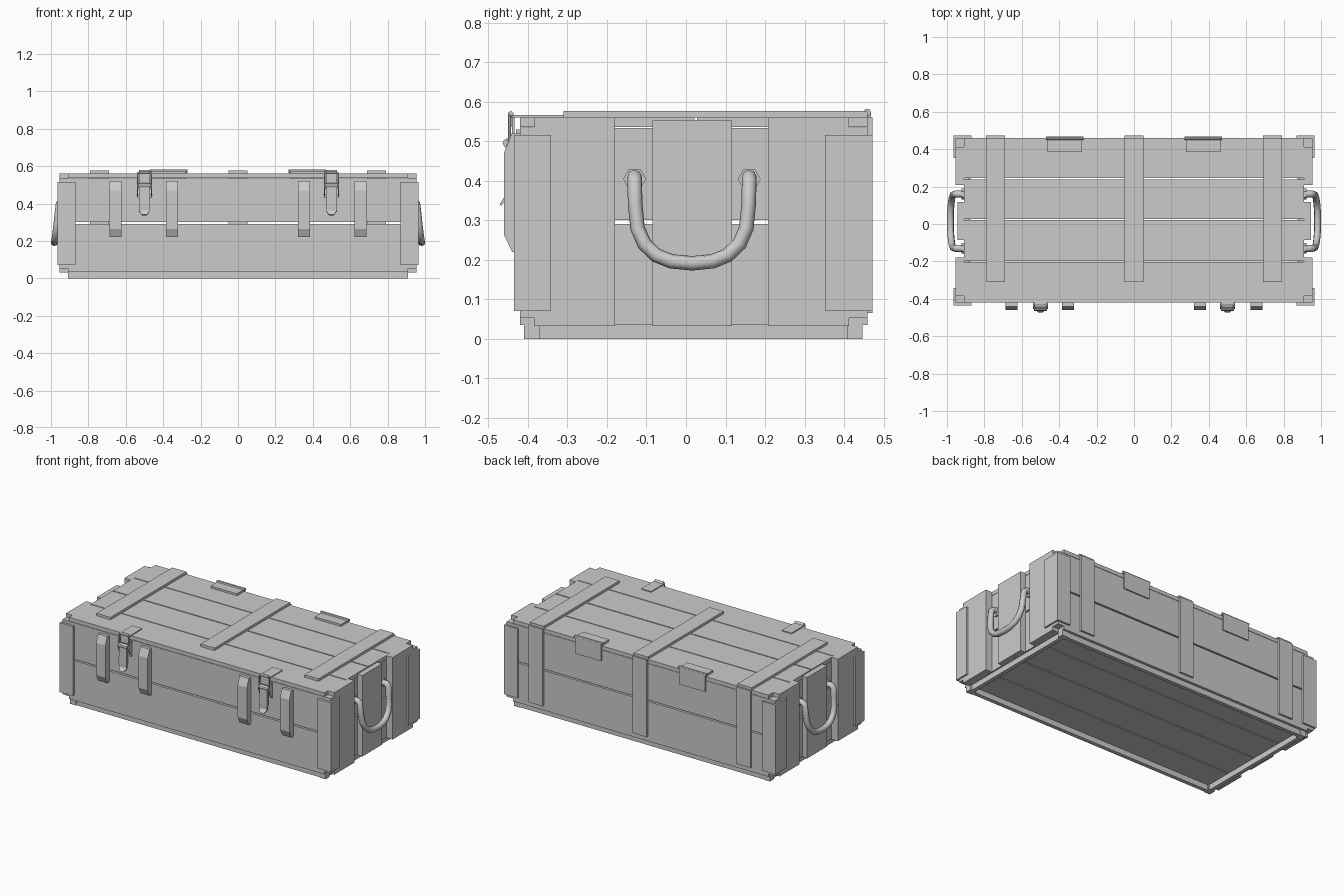
import bpy, bmesh, math
from mathutils import Vector

if "Cube" in bpy.data.objects:
    bpy.data.objects.remove(bpy.data.objects["Cube"])


def mesh_object(name, bm):
    bmesh.ops.recalc_face_normals(bm, faces=bm.faces)
    me = bpy.data.meshes.new(name)
    bm.to_mesh(me)
    bm.free()
    ob = bpy.data.objects.new(name, me)
    bpy.context.collection.objects.link(ob)
    return ob


def prism(name, pts, axis, a, b):
    """Extrude a 2D profile along an axis: x -> (y,z), y -> (x,z), z -> (x,y)."""
    i = 'xyz'.index(axis)

    def place(p, d):
        c = list(p)
        c.insert(i, d)
        return c
    bm = bmesh.new()
    ra = [bm.verts.new(place(p, a)) for p in pts]
    rb = [bm.verts.new(place(p, b)) for p in pts]
    n = len(pts)
    bm.faces.new(ra)
    bm.faces.new(rb)
    for k in range(n):
        bm.faces.new((ra[k], ra[(k + 1) % n], rb[(k + 1) % n], rb[k]))
    return mesh_object(name, bm)


def box(name, x, y, z):
    return prism(name, [(x[0], y[0]), (x[1], y[0]), (x[1], y[1]), (x[0], y[1])], 'z', *z)


def tube(name, pts, radius, res=2, cyclic=False):
    cu = bpy.data.curves.new(name, 'CURVE')
    cu.dimensions = '3D'
    cu.bevel_depth = radius
    cu.bevel_resolution = res
    cu.use_fill_caps = True
    sp = cu.splines.new('POLY')
    sp.points.add(len(pts) - 1)
    for p, c in zip(sp.points, pts):
        p.co = (*c, 1)
    sp.use_cyclic_u = cyclic
    ob = bpy.data.objects.new(name, cu)
    bpy.context.collection.objects.link(ob)
    bpy.ops.object.select_all(action='DESELECT')
    ob.select_set(True)
    bpy.context.view_layer.objects.active = ob
    bpy.ops.object.convert(target='MESH')
    bpy.ops.object.shade_smooth_by_angle(angle=math.radians(50))


def ngon(cx, cy, r, n):
    return [(cx + r * math.cos(2 * math.pi * k / n), cy + r * math.sin(2 * math.pi * k / n))
            for k in range(n)]


# Lid and floor planks
for y in [(-0.42, -0.203), (-0.197, 0.021), (0.028, 0.239), (0.245, 0.46)]:
    box('lid_plank', (-0.91, 0.91), y, (0.536, 0.56))
    box('floor_plank', (-0.91, 0.91), y, (0.035, 0.054))

# Wall boards, with a narrow slot between upper and lower rows
for z in [(0.054, 0.291), (0.3, 0.534)]:
    box('front_board', (-0.91, 0.91), (-0.42, -0.395), z)
    box('back_board', (-0.91, 0.91), (0.435, 0.46), z)
    for s in (1, -1):
        box('end_board', (s * 0.885, s * 0.91), (-0.395, 0.435), z)

# Base frame with corner feet
for y in [(-0.405, -0.38), (0.418, 0.443)]:
    box('base_rail', (-0.87, 0.87), y, (0, 0.036))
for s in (1, -1):
    box('base_end_rail', (s * 0.875, s * 0.9), (-0.38, 0.418), (0, 0.036))
    for y in [(-0.41, -0.37), (0.407, 0.447)]:
        box('corner_foot', (s * 0.867, s * 0.91), y, (0, 0.054))

for s in (1, -1):
    # End battens: outer ones have notched corners
    out = [(-0.18, 0.032), (-0.385, 0.032), (-0.385, 0.053), (-0.42, 0.053),
           (-0.42, 0.535), (-0.385, 0.535), (-0.385, 0.56), (-0.18, 0.56)]
    prism('end_batten_front', out, 'x', s * 0.91, s * 0.955)
    back = [(0.208, 0.032), (0.413, 0.032), (0.413, 0.053), (0.46, 0.053),
            (0.46, 0.535), (0.413, 0.535), (0.413, 0.56), (0.208, 0.56)]
    prism('end_batten_back', back, 'x', s * 0.91, s * 0.955)
    box('end_batten_middle', (s * 0.91, s * 0.945), (-0.085, 0.117), (0.032, 0.553))

    # L shaped corner brackets
    for yo, yi, ye in [(-0.435, -0.42, -0.342), (0.472, 0.46, 0.352)]:
        prism('corner_bracket', [(s * 0.87, yo), (s * 0.966, yo), (s * 0.966, ye),
                                 (s * 0.955, ye), (s * 0.955, yi), (s * 0.87, yi)],
              'z', 0.07, 0.516)

    # Rope handle and hexagonal washers
    cy, half = 0.015, 0.145
    side = [(0.9, 1, 0.408), (0.94, 1, 0.41), (0.957, 1, 0.398), (0.963, 0.99, 0.34),
            (0.969, 0.95, 0.28), (0.974, 0.83, 0.24), (0.978, 0.62, 0.211), (0.981, 0.36, 0.196)]
    path = [(s * x, cy - half * f, z) for x, f, z in side] + [(s * 0.982, cy, 0.191)]
    path += [(s * x, cy + half * f, z) for x, f, z in reversed(side)]
    tube('rope_handle', path, 0.0185)
    for y in (cy - half, cy + half):
        prism('handle_washer', ngon(y, 0.404, 0.029, 6), 'x', s * 0.91, s * 0.922)

# Lid straps and matching back battens
for x in (-0.74, 0, 0.74):
    box('lid_strap', (x - 0.05, x + 0.05), (-0.31, 0.46), (0.56, 0.576))
    box('back_batten', (x - 0.05, x + 0.05), (0.46, 0.472), (0.065, 0.56))

# Hinges: two leaves and a barrel
for x in (-0.37, 0.37):
    box('hinge_top_leaf', (x - 0.093, x + 0.093), (0.385, 0.46), (0.56, 0.573))
    box('hinge_back_leaf', (x - 0.093, x + 0.093), (0.46, 0.468), (0.465, 0.573))
    prism('hinge_barrel', ngon(0.459, 0.573, 0.0095, 8), 'x', x - 0.1, x + 0.1)

# Chamfered front guards beside the latches
guard = [(-0.42, 0.22), (-0.44, 0.22), (-0.461, 0.263), (-0.461, 0.47), (-0.441, 0.52), (-0.42, 0.52)]
for x in (-0.655, -0.353, 0.353, 0.655):
    prism('front_guard', guard, 'x', x - 0.033, x + 0.033)

for x in (-0.5, 0.5):
    # Latch strike: thin plate on the lid with an upturned hook
    box('latch_lid_plate', (x - 0.035, x + 0.035), (-0.44, -0.31), (0.56, 0.566))
    prism('latch_hook', [(-0.434, 0.51), (-0.434, 0.566), (-0.443, 0.578), (-0.451, 0.572),
                         (-0.451, 0.564), (-0.44, 0.56), (-0.44, 0.51)], 'x', x - 0.03, x + 0.03)
    # Latch base with raised cheeks
    box('latch_base', (x - 0.04, x + 0.04), (-0.43, -0.42), (0.43, 0.53))
    for s in (1, -1):
        prism('latch_cheek', [(-0.42, 0.43), (-0.442, 0.45), (-0.455, 0.49), (-0.442, 0.51), (-0.42, 0.52)],
              'x', x + s * 0.034, x + s * 0.04)
    # Wire loop and pivot pin
    tube('latch_loop', [(x - 0.036, -0.447, 0.49), (x - 0.036, -0.446, 0.565),
                        (x + 0.036, -0.446, 0.565), (x + 0.036, -0.447, 0.49)], 0.004, 1, True)
    prism('latch_pin', ngon(-0.452, 0.495, 0.012, 8), 'x', x - 0.034, x + 0.034)
    # Lever tongue with a kicked-out round tip
    lever = [(-0.445, 0.51), (-0.457, 0.505), (-0.459, 0.39), (-0.458, 0.362), (-0.472, 0.34),
             (-0.467, 0.337), (-0.45, 0.358), (-0.445, 0.4)]
    ob = prism('latch_lever', lever, 'x', x - 0.028, x + 0.028)
    for v in ob.data.vertices:
        if v.co.z < 0.345:
            v.co.x = x + (v.co.x - x) * 0.5
